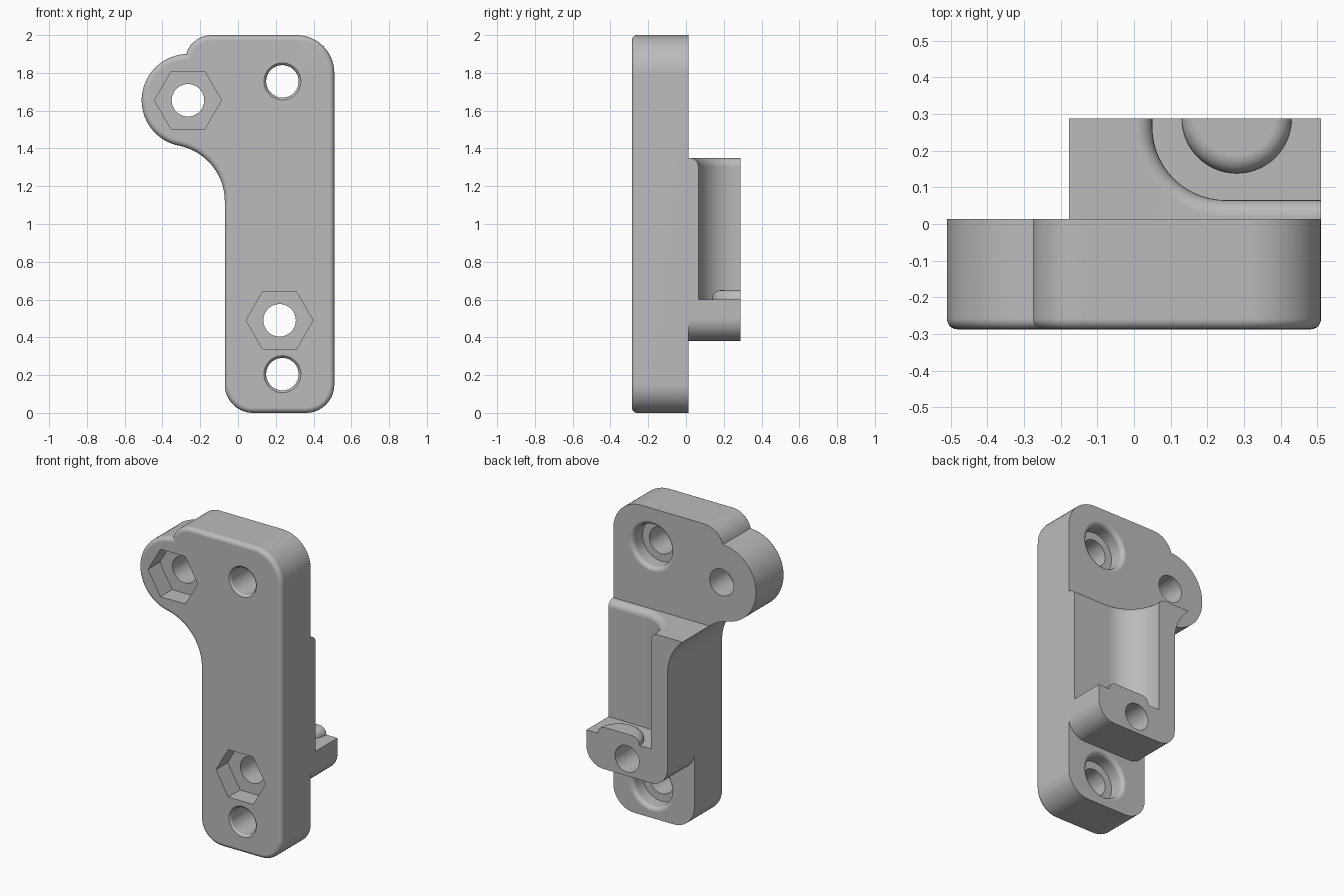
import bpy, bmesh
from math import sin, cos, pi, radians
from mathutils import Vector

if "Cube" in bpy.data.objects:
    bpy.data.objects.remove(bpy.data.objects["Cube"])

FRONT, MID, BACK = -0.287, 0.014, 0.288    # depth layers
LEFT, RIGHT = -0.07, 0.51                  # column sides
HOLE = 0.086

grey = bpy.data.materials.new("plain grey")
grey.use_nodes = True
colour = (0.5, 0.5, 0.5, 1)
grey.diffuse_color = colour
grey.node_tree.nodes["Principled BSDF"].inputs["Base Color"].default_value = colour


def arc(cx, cy, r, a0, a1, n=14):
    return [(cx + r * cos(radians(a0 + (a1 - a0) * i / n)),
             cy + r * sin(radians(a0 + (a1 - a0) * i / n))) for i in range(n + 1)]


def loft(name, rings, front_bevel=0):
    """Skin closed rings of 3D points, capping both ends."""
    bm = bmesh.new()
    loops = [[bm.verts.new(p) for p in ring] for ring in rings]
    n = len(loops[0])
    for a, b in zip(loops, loops[1:]):
        for i in range(n):
            bm.faces.new((a[i], a[(i + 1) % n], b[(i + 1) % n], b[i]))
    first = bm.faces.new(loops[0])
    bm.faces.new(loops[-1])
    bmesh.ops.recalc_face_normals(bm, faces=bm.faces)
    if front_bevel:
        bmesh.ops.bevel(bm, geom=list(first.edges), offset=front_bevel, segments=5,
                        profile=0.5, affect='EDGES', clamp_overlap=False)
    mesh = bpy.data.meshes.new(name)
    bm.to_mesh(mesh)
    bm.free()
    mesh.materials.append(grey)
    ob = bpy.data.objects.new(name, mesh)
    bpy.context.collection.objects.link(ob)
    return ob


def extrude_y(name, outline, y0, y1, bevel=0):
    return loft(name, [[(x, y, z) for x, z in outline] for y in (y0, y1)], bevel)


def lathe_y(name, x, z, profile, sides=48):
    """Stack of circles along y, from (radius, y) pairs."""
    return loft(name, [[(px, y, pz) for px, pz in arc(x, z, r, 0, 360, sides)[:-1]]
                       for r, y in profile])


def cut(ob, *cutters):
    for c in cutters:
        c.hide_render = True
        m = ob.modifiers.new("cut", 'BOOLEAN')
        m.operation, m.solver, m.object = 'DIFFERENCE', 'EXACT', c
        bpy.context.view_layer.objects.active = ob
        bpy.ops.object.modifier_apply(modifier=m.name)


def finish(ob):
    bpy.ops.object.select_all(action='DESELECT')
    ob.select_set(True)
    bpy.context.view_layer.objects.active = ob
    bpy.ops.object.shade_smooth_by_angle(angle=radians(30))
    m = ob.modifiers.new("even shading", 'WEIGHTED_NORMAL')
    m.keep_sharp = True


# Mounting plate: rounded column with a side lobe
lobe = (-0.265, 1.655)
neck = arc(-0.37, 1.12, 0.3, 79, 0, 20)
outline = (arc(RIGHT - 0.2, 1.8, 0.2, 0, 90)
           + arc(-0.14, 1.86, 0.14, 90, 163)
           + arc(*lobe, 0.245, 92, 259, 36)[1:]
           + neck[1:]
           + arc(LEFT + 0.15, 0.15, 0.15, 180, 270)
           + arc(RIGHT - 0.15, 0.15, 0.15, 270, 360))
plate = extrude_y("mounting_plate", outline, FRONT, MID, 0.028)

# Rear bracket: follows the neck curve, rounded at the bottom
top = 1.35
upper = [p for p in neck if p[1] < top]
edge_x = -0.37 + (0.3 ** 2 - (top - 1.12) ** 2) ** 0.5
bracket_outline = ([(RIGHT, top), (edge_x, top)] + upper
                   + arc(LEFT + 0.12, 0.5, 0.12, 180, 270)
                   + arc(RIGHT - 0.12, 0.5, 0.12, 270, 360))
bracket = extrude_y("rear_bracket", bracket_outline, MID, BACK)


# Open pocket in the bracket, flaring outward at its top edge
def pocket_ring(z, grow):
    pts = ([(0.7, 0.5), (0.05 - grow, 0.5)]
           + arc(0.25, 0.265, 0.2 + grow, 180, 270) + [(0.7, 0.065 - grow)])
    return [(x, y, z) for x, y in pts]


f = 0.045
flare = [(top - f + f * sin(a), f - f * cos(a)) for a in [i * pi / 12 for i in range(7)]]
pocket = loft("pocket_cutter", [pocket_ring(z, g) for z, g in [(0.6, 0)] + flare + [(1.5, f)]])

# Through holes with nut recesses on the front
cutters = [pocket]
for label, x, z in (("lobe", *lobe), ("shelf", 0.22, 0.49)):
    hole = lathe_y(label + "_hole_cutter", x, z, [(HOLE, -0.5), (HOLE, 0.5)])
    nut = lathe_y(label + "_nut_cutter", x, z, [(0.177, -0.5), (0.177, FRONT + 0.12)], 6)
    cut(plate, hole, nut)
    cutters += [hole, nut]
    if label == "shelf":
        cut(bracket, hole)
cut(bracket, pocket)

# Screw holes, counterbored from the back with soft rims
rim = 0.028
for label, z in (("upper", 1.755), ("lower", 0.205)):
    profile = [(HOLE + 0.012, -0.5), (HOLE + 0.012, FRONT), (HOLE + 0.004, FRONT + 0.006),
               (HOLE, FRONT + 0.015), (HOLE, -0.085), (0.135, -0.085)]
    profile += [(0.135 + rim - rim * cos(a), MID - rim + rim * sin(a))
                for a in [i * pi / 12 for i in range(7)]]
    screw = lathe_y(label + "_screw_cutter", 0.235, z, profile + [(0.135 + rim, 0.5)])
    cut(plate, screw)
    cutters.append(screw)

# Half-round rest on the shelf with a rounded upper edge
r, e = 0.15, 0.048
steps = [(0.59, 0)] + [(0.602 + e * sin(a), e - e * cos(a))
                       for a in [i * pi / 12 for i in range(7)]]
rest = loft("shelf_rest", [[(x, y, z) for x, y in arc(0.28, BACK, r - inset, 180, 360, 32)]
                           for z, inset in steps])

for c in cutters:
    bpy.data.objects.remove(c)
for ob in (plate, bracket, rest):
    finish(ob)
